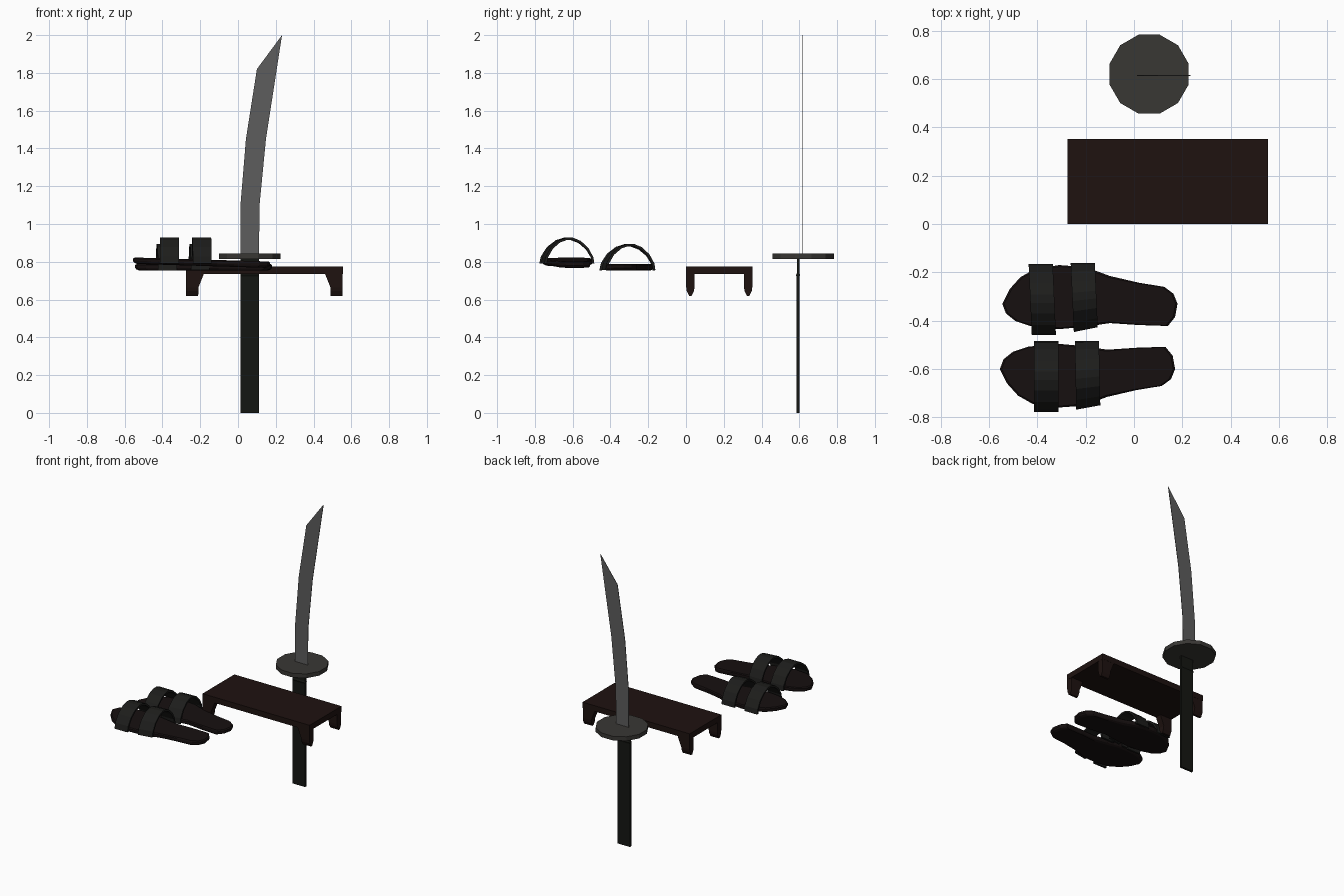
import bpy, bmesh, math
from mathutils import Vector

if "Cube" in bpy.data.objects:
    bpy.data.objects.remove(bpy.data.objects["Cube"])


def material(name, rgb):
    m = bpy.data.materials.new(name)
    m.diffuse_color = (*rgb, 1)
    m.use_nodes = True
    m.node_tree.nodes["Principled BSDF"].inputs["Base Color"].default_value = m.diffuse_color
    return m


STEEL = material("steel", (0.11, 0.11, 0.11))
IRON = material("iron", (0.04, 0.038, 0.034))
GRIP = material("grip", (0.007, 0.008, 0.006))
WOOD = material("wood", (0.013, 0.006, 0.005))
SOLE = material("sole", (0.008, 0.005, 0.005))
STRAP = material("strap", (0.012, 0.012, 0.011))


def loft(name, rings, mat):
    """Skin a list of equal-length closed rings and cap both ends."""
    bm = bmesh.new()
    vs = [[bm.verts.new(p) for p in r] for r in rings]
    n = len(vs[0])
    for a, b in zip(vs, vs[1:]):
        for i in range(n):
            j = (i + 1) % n
            bm.faces.new((a[i], a[j], b[j], b[i]))
    bm.faces.new(vs[0])
    bm.faces.new(vs[-1])
    bmesh.ops.recalc_face_normals(bm, faces=bm.faces[:])
    me = bpy.data.meshes.new(name)
    bm.to_mesh(me)
    bm.free()
    me.materials.append(mat)
    ob = bpy.data.objects.new(name, me)
    bpy.context.collection.objects.link(ob)
    return ob


def rect(x0, x1, y0, y1, z):
    return [(x0, y0, z), (x1, y0, z), (x1, y1, z), (x0, y1, z)]


# Sword: curved thin blade, 12-sided guard, flat grip
left = [(0.013, 0.82), (0.013, 1.10), (0.042, 1.45), (0.10, 1.82)]
right = [(0.233, 2.0), (0.148, 1.45), (0.114, 1.10), (0.111, 0.82)]
loft("blade", [[(x, y, z) for x, z in left + right] for y in (0.613, 0.616)], STEEL)

loft("guard", [[(0.0625 + 0.169 * math.cos(math.radians(30 * i + 15)),
                 0.62 + 0.169 * math.sin(math.radians(30 * i + 15)), z)
                for i in range(12)] for z in (0.815, 0.844)], IRON)

loft("grip", [rect(0.014, 0.11, 0.585, 0.601, 0),
              rect(0.014, 0.11, 0.585, 0.601, 0.72),
              rect(0.014, 0.11, 0.582, 0.604, 0.73),
              rect(0.014, 0.11, 0.587, 0.600, 0.74),
              rect(0.014, 0.11, 0.587, 0.600, 0.816)], GRIP)

# Low table: slab and four bracket legs
TX, TY = 0.14, 0.176
loft("table_top", [rect(TX - 0.415, TX + 0.415, TY - 0.176, TY + 0.176, z)
                   for z in (0.735, 0.775)], WOOD)
for sx, nx in ((-1, "left"), (1, "right")):
    for sy, ny in ((-1, "front"), (1, "back")):
        rings = []
        for z, w, inset in ((0.74, 0.095, 0), (0.665, 0.065, 0),
                            (0.645, 0.065, 0.003), (0.62, 0.063, 0.015)):
            rings.append(rect(TX + sx * 0.414, TX + sx * (0.414 - w),
                              TY + sy * (0.175 - inset), TY + sy * (0.131 + inset), z))
        loft(f"{ny}_{nx}_leg", rings, WOOD)

# Sandal sole outline (x, y), toe at -x
OUTLINE = [(-0.545, -0.33), (-0.515, -0.27), (-0.47, -0.22), (-0.41, -0.186),
           (-0.31, -0.17), (-0.20, -0.178), (-0.10, -0.215), (0.02, -0.243),
           (0.125, -0.26), (0.163, -0.288), (0.18, -0.33), (0.17, -0.385),
           (0.14, -0.422), (0.02, -0.418), (-0.10, -0.41), (-0.20, -0.425),
           (-0.31, -0.435), (-0.43, -0.422), (-0.49, -0.402), (-0.53, -0.37)]

# Strap arch (position across, height), both 0..1
ARCH = [(0, 0), (0.03, 0.28), (0.14, 0.64), (0.30, 0.90), (0.45, 1),
        (0.57, 1), (0.73, 0.87), (0.88, 0.60), (0.98, 0.25), (1, 0)]


def sole(name, sy, oy, dx, z, tilt):
    c = Vector((-0.18, -0.32))
    rings = []
    for inset, dz in ((0.022, 0), (0.006, 0.006), (0, 0.014), (0, 0.028), (0.008, 0.034)):
        ring = []
        for p in OUTLINE:
            q = Vector(p)
            q -= (q - c).normalized() * inset
            ring.append((q.x + dx, sy * q.y + oy, z + dz - tilt * (q.x + 0.18)))
        rings.append(ring)
    loft(name, rings, SOLE)


def strap(name, x, skew, y0, y1, z, trim=0.0):
    """Arched band, 0.1 wide; skew shifts its y0 end in x, trim shortens one edge."""
    rings = []
    for dx, cut in ((0, 0), (0.1, trim)):
        a, w = y0 + cut, y1 - y0 - cut
        prof = [(a + t * w, z + h * 0.138) for t, h in ARCH]
        k = 1 - 0.026 / w
        mid = a + w / 2
        prof += [(mid + (y - mid) * k, z + (zz - z) * 0.91) for y, zz in reversed(prof)]
        rings.append([(x + dx + skew * (y1 - y) / (y1 - y0), y, zz) for y, zz in prof])
    loft(name, rings, STRAP)


sole("back_sandal_sole", 1, 0, 0, 0.754, 0)
strap("back_sandal_toe_strap", -0.436, 0.013, -0.459, -0.165, 0.755)
strap("back_sandal_instep_strap", -0.262, 0.013, -0.447, -0.162, 0.757, 0.02)

sole("front_sandal_sole", -1, -0.93, -0.01, 0.778, 0.03)
strap("front_sandal_toe_strap", -0.413, 0, -0.777, -0.485, 0.79)
strap("front_sandal_instep_strap", -0.245, 0.006, -0.768, -0.485, 0.79, 0.018)
